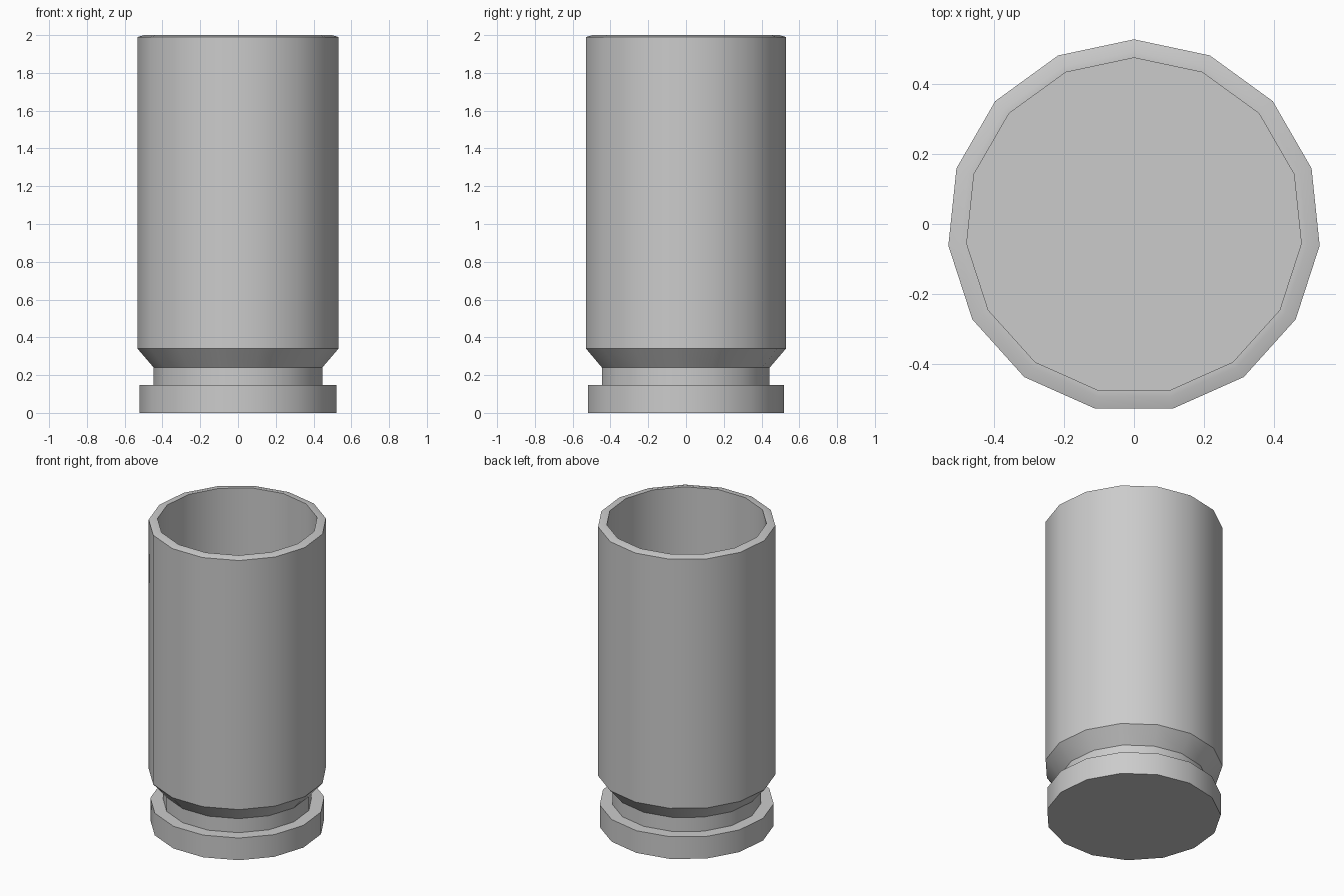
import bpy, bmesh, math

if "Cube" in bpy.data.objects:
    bpy.data.objects.remove(bpy.data.objects["Cube"])

SIDES = 15
R = 0.535
# shift so the odd-sided outline is centred on y = 0
Y0 = -R * (1 - math.cos(math.pi / SIDES)) / 2


def lathe(name, profile):
    """Revolve (radius, z) points; both ends are capped."""
    bm = bmesh.new()
    rings = []
    for r, z in profile:
        rings.append([bm.verts.new((r * math.sin(2 * math.pi * i / SIDES),
                                    Y0 + r * math.cos(2 * math.pi * i / SIDES), z))
                      for i in range(SIDES)])
    for a, b in zip(rings, rings[1:]):
        for i in range(SIDES):
            j = (i + 1) % SIDES
            bm.faces.new((a[i], a[j], b[j], b[i]))
    bm.faces.new(rings[0])
    bm.faces.new(rings[-1])
    bmesh.ops.recalc_face_normals(bm, faces=bm.faces)
    mesh = bpy.data.meshes.new(name)
    bm.to_mesh(mesh)
    bm.free()
    ob = bpy.data.objects.new(name, mesh)
    bpy.context.collection.objects.link(ob)
    bpy.context.view_layer.objects.active = ob
    ob.select_set(True)
    bpy.ops.object.shade_smooth_by_angle(angle=math.radians(30))
    return ob


# Open casing: rim flange, groove, taper, straight wall, bevelled lip, inner wall and floor
lathe("casing", [
    (0.525, 0.0), (0.525, 0.147),
    (0.449, 0.147), (0.449, 0.24),
    (R, 0.34), (R, 1.99),
    (0.50, 2.0), (0.482, 2.0),
    (0.482, 0.36),
])
